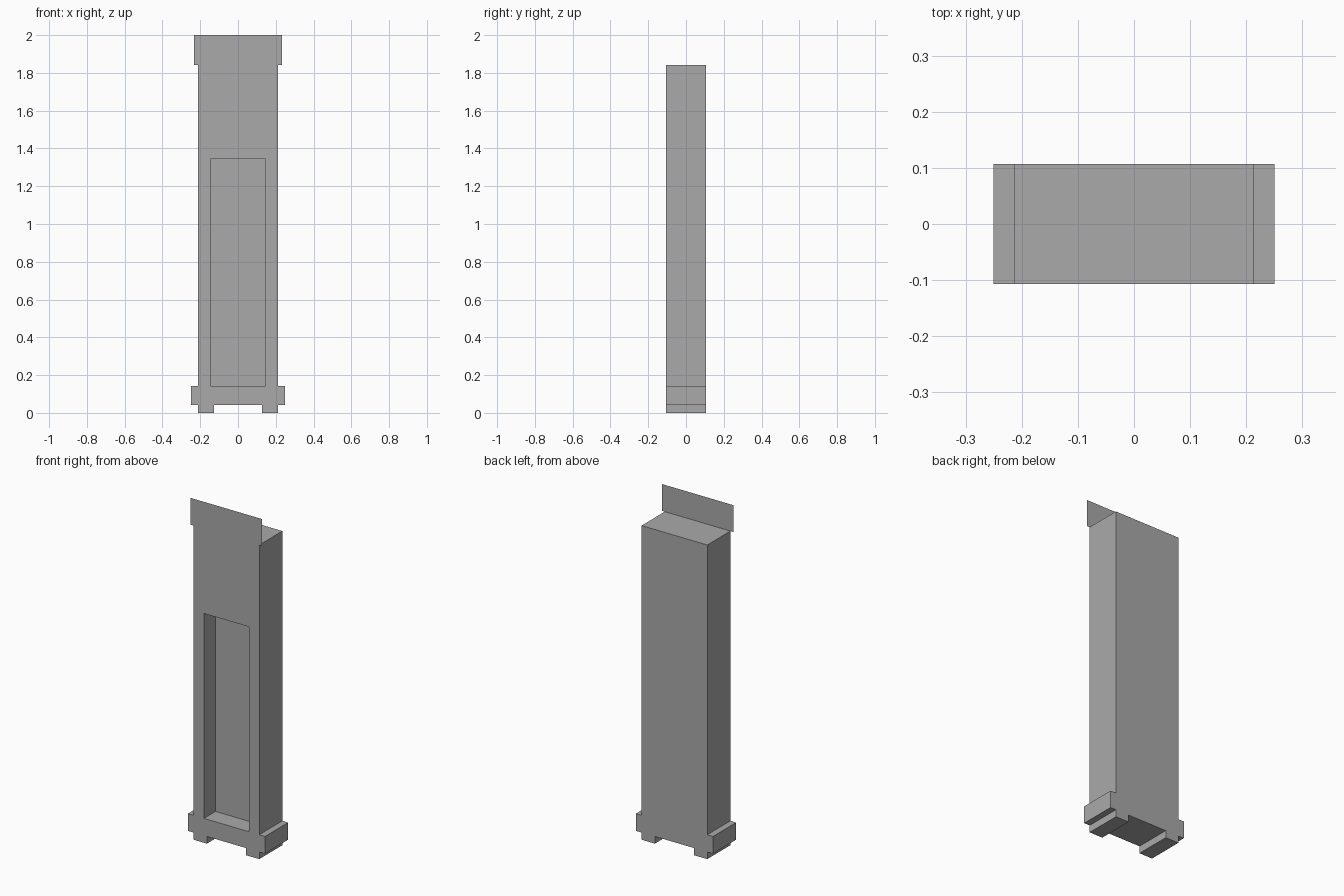
import bpy, bmesh

if "Cube" in bpy.data.objects:
    bpy.data.objects.remove(bpy.data.objects["Cube"])

DEPTH = 0.107          # half depth of the cabinet
BODY_W, BODY_TOP = 0.213, 1.843
BASE_W, BASE_LOW, BASE_TOP = 0.25, 0.042, 0.143

grey = bpy.data.materials.new("plain grey")
grey.diffuse_color = (0.4, 0.4, 0.4, 1)
grey.use_nodes = True
grey.node_tree.nodes["Principled BSDF"].inputs["Base Color"].default_value = grey.diffuse_color


def extrude_profile(name, points, y0, y1):
    """Extrude an (x, z) outline from y0 to y1; a flat sheet if they are equal."""
    bm = bmesh.new()
    face = bm.faces.new([bm.verts.new((x, y0, z)) for x, z in points])
    if y1 != y0:
        ext = bmesh.ops.extrude_face_region(bm, geom=[face])
        verts = [v for v in ext["geom"] if isinstance(v, bmesh.types.BMVert)]
        bmesh.ops.translate(bm, vec=(0, y1 - y0, 0), verts=verts)
        bmesh.ops.recalc_face_normals(bm, faces=bm.faces)
    mesh = bpy.data.meshes.new(name)
    bm.to_mesh(mesh)
    bm.free()
    mesh.materials.append(grey)
    obj = bpy.data.objects.new(name, mesh)
    bpy.context.collection.objects.link(obj)
    return obj


def rectangle(w, z0, z1):
    return [(-w, z0), (w, z0), (w, z1), (-w, z1)]


# Cabinet body with side ledges and two runner feet, mirrored outline
right = [(0.127, BASE_LOW), (0.127, 0), (BODY_W, 0), (BODY_W, BASE_LOW),
         (BASE_W, BASE_LOW), (BASE_W, BASE_TOP), (BODY_W, BASE_TOP),
         (BODY_W, BODY_TOP)]
outline = right + [(-x, z) for x, z in reversed(right)]
body = extrude_profile("cabinet_body", outline, -DEPTH, DEPTH)

# Tall front recess reaching halfway into the body
cutter = extrude_profile("recess_cutter", rectangle(0.146, BASE_TOP, 1.345),
                         -DEPTH - 0.1, 0)
cutter.hide_render = True
cutter.hide_viewport = True
cut = body.modifiers.new("front_recess", 'BOOLEAN')
cut.operation = 'DIFFERENCE'
cut.solver = 'EXACT'
cut.object = cutter

# Thin header board, flush with the front
extrude_profile("header_board", rectangle(0.232, BODY_TOP, 2), -DEPTH, -DEPTH)
